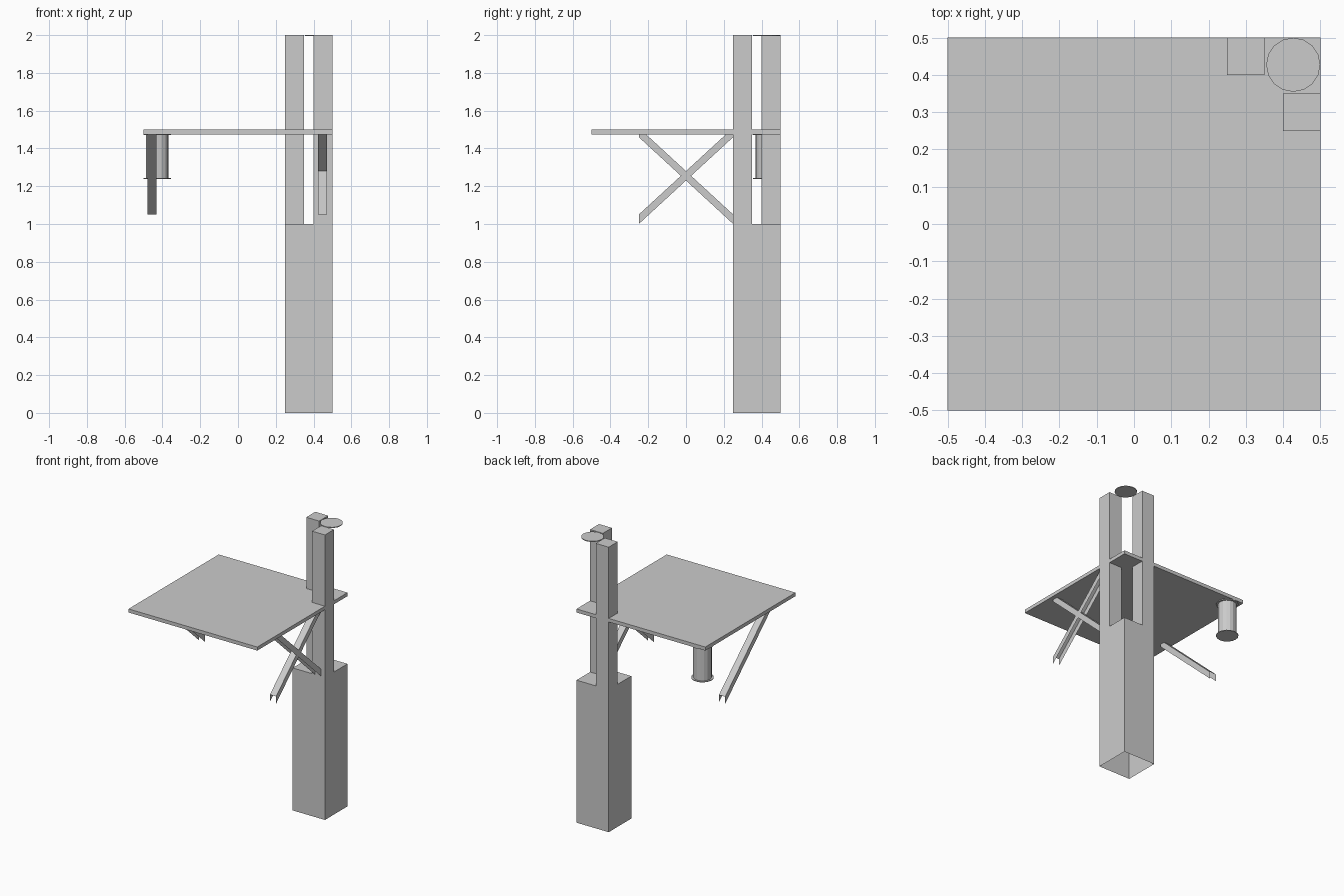
import bpy, bmesh
from mathutils import Matrix, Vector

cube = bpy.data.objects.get("Cube")
if cube:
    bpy.data.objects.remove(cube)

grey = bpy.data.materials.new("light_grey")
grey.use_nodes = True
colour = (0.6, 0.6, 0.6, 1)
grey.diffuse_color = colour
grey.node_tree.nodes["Principled BSDF"].inputs["Base Color"].default_value = colour


def finish(name, bm):
    bmesh.ops.recalc_face_normals(bm, faces=bm.faces)
    mesh = bpy.data.meshes.new(name)
    bm.to_mesh(mesh)
    bm.free()
    mesh.materials.append(grey)
    obj = bpy.data.objects.new(name, mesh)
    bpy.context.collection.objects.link(obj)
    return obj


def disc(name, x, y, radius, z0, z1, sides=16):
    bm = bmesh.new()
    bmesh.ops.create_cone(bm, cap_ends=True, segments=sides, radius1=radius,
                          radius2=radius, depth=z1 - z0,
                          matrix=Matrix.Translation((x, y, (z0 + z1) / 2)))
    return finish(name, bm)


# Open-bottomed column: a gridded top, walls pulled down, two posts pulled up
def column():
    bm = bmesh.new()
    cuts = [0.25, 0.35, 0.4, 0.5]
    grid = [[bm.verts.new((x, y, 1)) for x in cuts] for y in cuts]
    cells = {}
    for j in range(3):
        for i in range(3):
            cells[i, j] = bm.faces.new((grid[j][i], grid[j][i + 1],
                                        grid[j + 1][i + 1], grid[j + 1][i]))
    rim = [e for e in bm.edges if e.is_boundary]
    walls = bmesh.ops.extrude_edge_only(bm, edges=rim)["geom"]
    for v in walls:
        if isinstance(v, bmesh.types.BMVert):
            v.co.z = 0
    for cell in (cells[0, 2], cells[2, 0]):
        top = bmesh.ops.extrude_discrete_faces(bm, faces=[cell])["faces"][0]
        for v in top.verts:
            v.co.z = 2
    # Square post sections
    bmesh.ops.remove_doubles(bm, verts=bm.verts, dist=0.0001)
    return finish("column_with_posts", bm)


# Folded sheet channel, open below; rise is +1 when it climbs to the back
def brace(name, x0, x1, rise):
    bm = bmesh.new()
    profile = [(-0.25, 1.0), (-0.25, 1.05), (0.212, 1.475), (0.25, 1.475), (0.25, 1.46)]
    left, right = ([bm.verts.new((x, y * rise, z)) for y, z in profile] for x in (x0, x1))
    bm.faces.new(left)
    bm.faces.new(right)
    bm.faces.new((left[1], left[2], right[2], right[1]))
    return finish(name, bm)


column()

# Platform slab
bm = bmesh.new()
bmesh.ops.create_cube(bm, size=1)
bmesh.ops.scale(bm, vec=Vector((1, 1, 0.025)), verts=bm.verts)
bmesh.ops.translate(bm, vec=Vector((0, 0, 1.4875)), verts=bm.verts)
finish("platform", bm)

# Crossed braces on one side, a single brace on the other
brace("left_brace_rising", 0.423, 0.471, 1)
brace("left_brace_falling", 0.423, 0.471, -1)
brace("right_brace", -0.479, -0.431, -1)

# Hanging spool and the plate on top of the posts
c, flange = 0.427, 0.0725
disc("spool_core", -c, c, 0.06, 1.24, 1.474)
disc("spool_top_flange", -c, c, flange, 1.47, 1.475)
disc("spool_bottom_flange", -c, c, flange, 1.238, 1.243)
disc("top_plate", c, c, flange, 1.995, 2.0)
